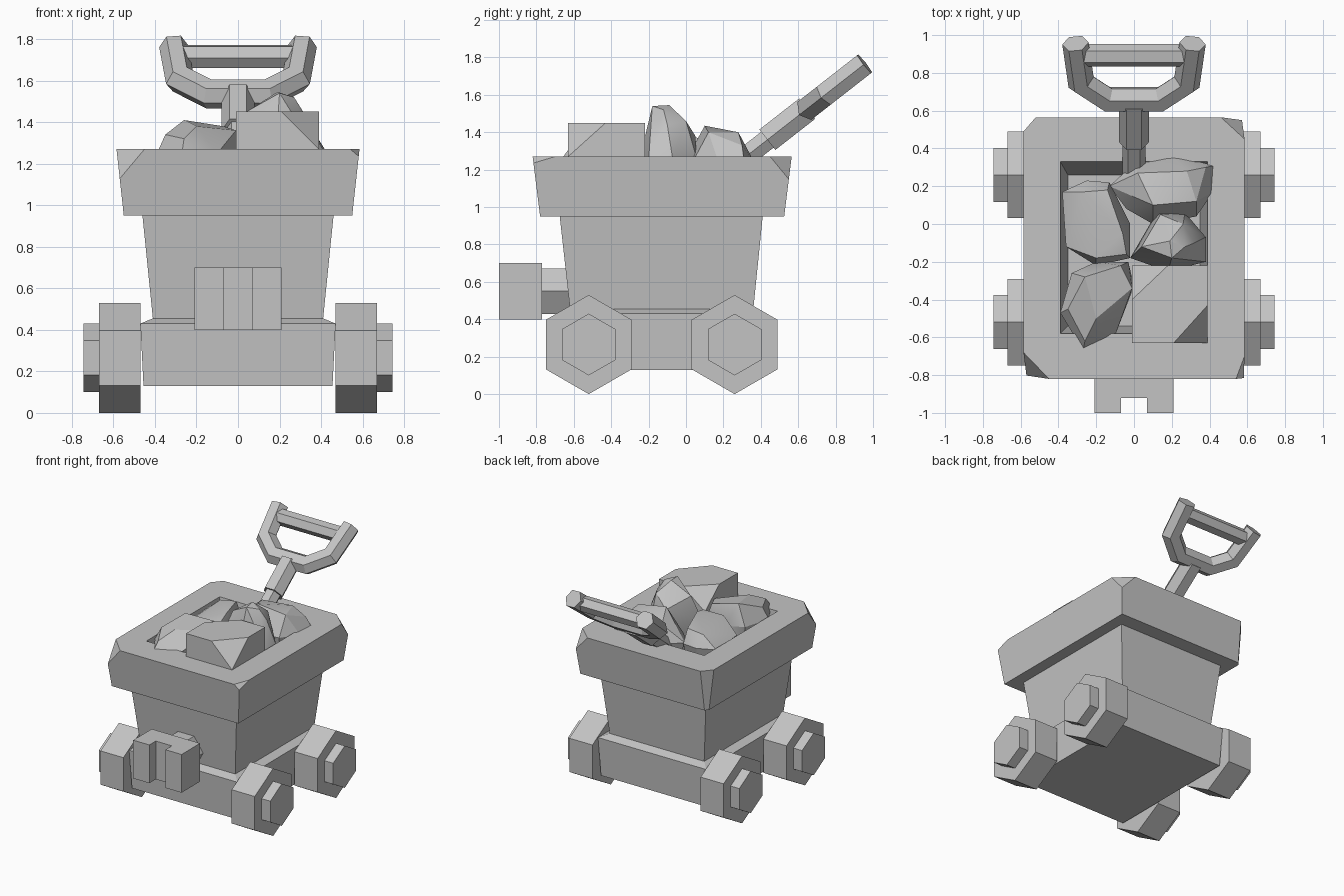
import bpy
import bmesh
import math
from mathutils import Vector

if "Cube" in bpy.data.objects:
    bpy.data.objects.remove(bpy.data.objects["Cube"], do_unlink=True)

# Single stone grey material
grey = bpy.data.materials.new("plain_grey")
grey.use_nodes = True
tone = (0.55, 0.55, 0.55, 1)
grey.diffuse_color = tone
shader = next(n for n in grey.node_tree.nodes if n.type == 'BSDF_PRINCIPLED')
shader.inputs["Base Color"].default_value = tone
shader.inputs["Roughness"].default_value = 0.8

X, Y, Z = Vector((1, 0, 0)), Vector((0, 1, 0)), Vector((0, 0, 1))


def finish(name, bm):
    bmesh.ops.recalc_face_normals(bm, faces=bm.faces)
    mesh = bpy.data.meshes.new(name)
    bm.to_mesh(mesh)
    bm.free()
    mesh.materials.append(grey)
    obj = bpy.data.objects.new(name, mesh)
    bpy.context.collection.objects.link(obj)
    return obj


def loft(rings):
    """Skin a list of equal-sized rings and cap both ends."""
    bm = bmesh.new()
    loops = [[bm.verts.new(p) for p in ring] for ring in rings]
    count = len(loops[0])
    for a, b in zip(loops, loops[1:]):
        for i in range(count):
            j = (i + 1) % count
            bm.faces.new((a[i], a[j], b[j], b[i]))
    bm.faces.new(loops[0])
    bm.faces.new(loops[-1])
    bmesh.ops.recalc_face_normals(bm, faces=bm.faces)
    return bm


def rect(z, half_x, y0, y1):
    return [Vector((x, y, z)) for x, y in
            ((-half_x, y0), (half_x, y0), (half_x, y1), (-half_x, y1))]


def hexagon(centre, u, v, radius):
    return [centre + radius * (math.cos(k * math.pi / 3) * u + math.sin(k * math.pi / 3) * v)
            for k in range(6)]


def hex_bar(name, start, end, radius, u):
    axis = (end - start).normalized()
    v = axis.cross(u)
    return finish(name, loft([hexagon(p, u, v, radius) for p in (start, end)]))


def chip(bm, inside, *points):
    """Slice away the side of a plane that is opposite the inside point."""
    a, b, c = map(Vector, points)
    normal = (b - a).cross(c - a).normalized()
    if normal.dot(inside - a) > 0:
        normal.negate()
    cut = bmesh.ops.bisect_plane(bm, geom=bm.verts[:] + bm.edges[:] + bm.faces[:],
                                 plane_co=a, plane_no=normal, clear_outer=True)
    edges = [g for g in cut["geom_cut"] if isinstance(g, bmesh.types.BMEdge)]
    bmesh.ops.edgeloop_fill(bm, edges=edges)


# Chassis
finish("chassis", loft([rect(.13, .455, -.665, .405), rect(.43, .47, -.68, .42),
                        rect(.455, .41, -.62, .36)]))

# Hollow tub with overhanging rim and chipped corners
tub = loft([rect(.455, .41, -.62, .36), rect(.95, .46, -.675, .41),
            rect(.95, .55, -.78, .525), rect(1.27, .585, -.82, .565),
            rect(1.27, .39, -.58, .33), rect(.8, .35, -.54, .26)])
core = Vector((0, -.13, .9))
chip(tub, core, (-.585, .49, 1.27), (-.52, .565, 1.27), (-.55, .5, .95))
chip(tub, core, (.46, .565, 1.27), (.585, .45, 1.27), (.56, .545, 1.17))
chip(tub, core, (-.585, -.68, 1.27), (-.45, -.82, 1.27), (-.57, -.8, 1.13))
chip(tub, core, (.585, -.7, 1.27), (.54, -.82, 1.27), (.58, -.82, 1.235))
finish("tub", tub)

# Wheels and hubs
for side, sx in (("left", 1), ("right", -1)):
    for end, y in (("front", -.52), ("rear", .26)):
        for part, x0, x1, r in (("wheel", .47, .67, .265), ("hub", .67, .745, .165)):
            hex_bar(f"{end}_{side}_{part}", Vector((sx * x0, y, .265)),
                    Vector((sx * x1, y, .265)), r, Z)

# Front coupling: neck and slotted block
hex_bar("coupling_neck", Vector((0, -.58, .55)), Vector((0, -.77, .55)), .139, X)
half = [(.21, -.77), (.21, -1), (.07, -1), (.07, -.92)]
outline = half + [(-x, y) for x, y in reversed(half)]
finish("coupling_block", loft([[Vector((x, y, z)) for x, y in outline] for z in (.4, .7)]))

# Shovel: everything lies along a tilted axis
along = Vector((0, .788, .615)).normalized()
up = X.cross(along)
origin = Vector((0, .435, 1.36))


def on_shovel(x, s):
    return origin + x * X + s * along


hex_bar("shovel_shaft", on_shovel(0, -.32), on_shovel(0, .02), .062, X)
hex_bar("shovel_socket", on_shovel(0, 0), on_shovel(0, .27), .08, X)
hex_bar("shovel_grip", on_shovel(-.29, .58), on_shovel(.29, .58), .06, up)

# Shovel yoke, swept with mitred joints
arm = [(-.31, .66), (-.28, .4), (-.14, .285)]
path = [on_shovel(x, s) for x, s in arm + [(-x, s) for x, s in reversed(arm)]]
rings = []
for i, p in enumerate(path):
    before = (p - path[max(i - 1, 0)]).normalized()
    after = (path[min(i + 1, len(path) - 1)] - p).normalized()
    tangent = (before + after).normalized()
    stretch = 1 / tangent.dot(after if after.length else before)
    rings.append(hexagon(p, up.cross(tangent) * stretch, up, .07))
finish("shovel_yoke", loft(rings))


# Rubble load: each rock is the hull of a waist outline, a base and crown points
def rock(name, waist, crown, waist_z=1.25):
    bm = bmesh.new()
    mid = sum((Vector(p) for p in waist), Vector((0, 0))) / len(waist)
    for p in waist:
        bm.verts.new((*p, waist_z))
        bm.verts.new((*mid.lerp(Vector(p), .75), 1.05))
    for p in crown:
        bm.verts.new(p)
    hull = bmesh.ops.convex_hull(bm, input=bm.verts)
    loose = {g for g in hull["geom_interior"] + hull["geom_unused"]
             if isinstance(g, bmesh.types.BMVert)}
    bmesh.ops.delete(bm, geom=list(loose), context='VERTS')
    bmesh.ops.dissolve_limit(bm, angle_limit=.1, verts=bm.verts, edges=bm.edges)
    obj = finish(name, bm)
    bpy.ops.object.select_all(action='DESELECT')
    obj.select_set(True)
    bpy.context.view_layer.objects.active = obj
    bpy.ops.object.shade_smooth_by_angle(angle=math.radians(25))


rock("rock_rear_right",
     [(-.38, .17), (-.25, .23), (-.13, .22), (-.02, 0), (-.02, -.18), (-.2, -.22), (-.36, -.12)],
     [(-.27, .17, 1.34), (-.14, .18, 1.36), (-.2, -.18, 1.34), (-.06, -.05, 1.38), (-.04, -.16, 1.35)])
rock("rock_rear_left",
     [(-.13, .2), (0, .32), (.2, .36), (.43, .31), (.42, .17), (.33, .04), (.1, 0), (-.04, .08)],
     [(.1, .1, 1.435), (.02, .27, 1.38), (.28, .28, 1.4), (.38, .3, 1.33), (.33, .12, 1.4)])
rock("rock_middle",
     [(-.02, -.18), (.12, .06), (.27, .06), (.38, -.07), (.38, -.2), (.18, -.25)],
     [(.04, -.12, 1.45), (.14, .05, 1.38), (.19, -.09, 1.545), (.2, -.18, 1.54),
      (.27, -.12, 1.52), (.26, 0, 1.46), (.32, -.1, 1.44)])
rock("rock_front_right",
     [(-.39, -.47), (-.33, -.26), (-.2, -.2), (-.03, -.2), (0, -.33), (-.1, -.59), (-.27, -.67)],
     [(-.35, -.45, 1.34), (-.26, -.28, 1.41), (-.2, -.5, 1.38), (-.07, -.22, 1.38),
      (-.01, -.34, 1.36), (-.26, -.62, 1.32)])

# Squared block of rubble with two corners broken off
block = loft([[Vector((x, y, z)) for x, y in
               ((-.01, -.63), (.39, -.63), (.39, -.22), (-.01, -.22))] for z in (1.05, 1.45)])
heart = Vector((.19, -.43, 1.2))
chip(block, heart, (.21, -.63, 1.45), (.39, -.43, 1.45), (.39, -.63, 1.27))
chip(block, heart, (-.01, -.4, 1.45), (.18, -.22, 1.45), (-.01, -.22, 1.3))
finish("rock_front_left", block)
